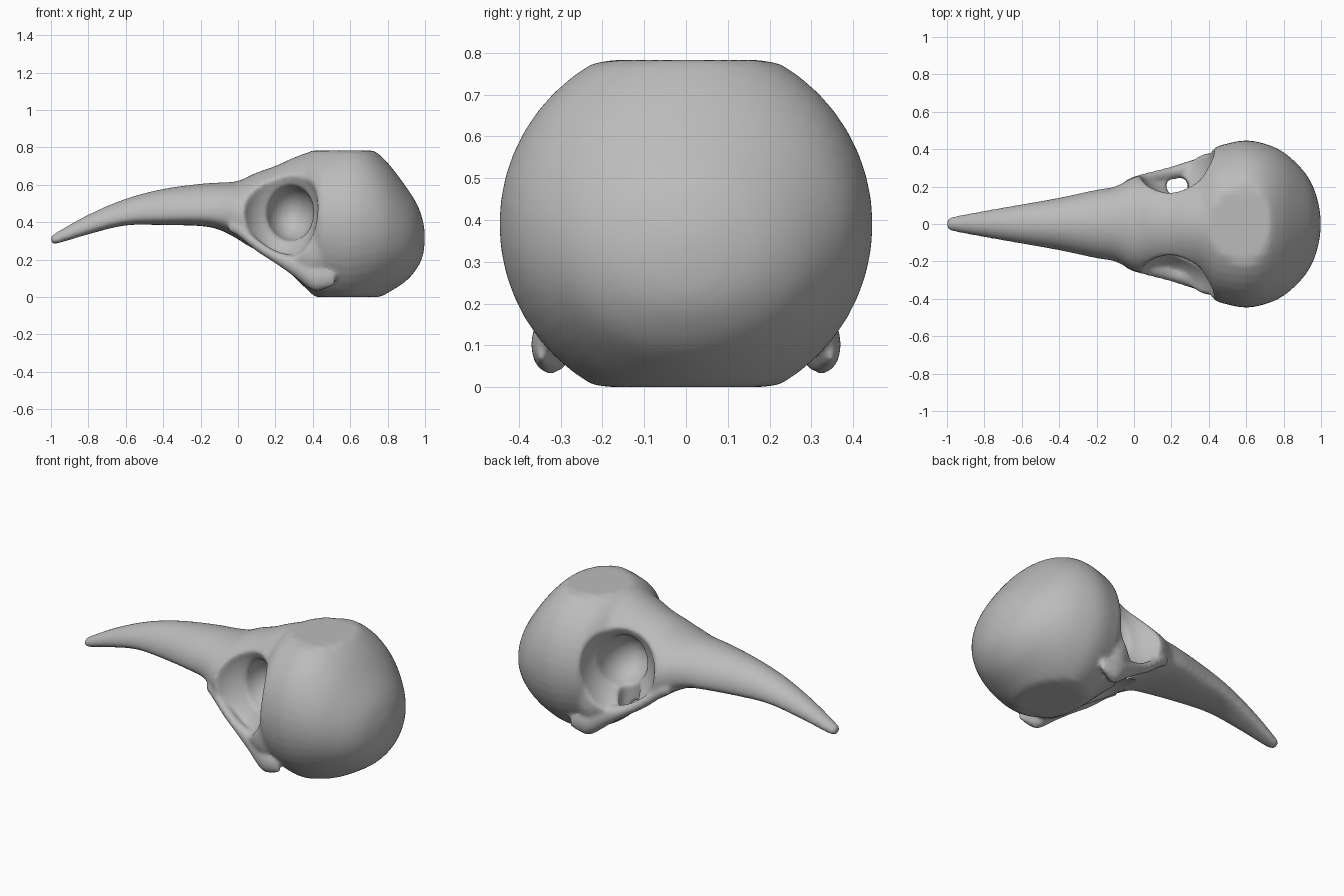
import bpy
import bmesh
from math import cos, sin, pi, copysign
from mathutils import Matrix

cube = bpy.data.objects.get("Cube")
if cube:
    bpy.data.objects.remove(cube, do_unlink=True)

bone = bpy.data.materials.new("bone_grey")
bone.use_nodes = True
GREY = (0.5, 0.5, 0.5, 1)
bone.diffuse_color = GREY
bone.node_tree.nodes["Principled BSDF"].inputs["Base Color"].default_value = GREY

FLOOR, CEILING = 0, .783


def add_object(name, bm):
    bmesh.ops.recalc_face_normals(bm, faces=bm.faces)
    mesh = bpy.data.meshes.new(name)
    bm.to_mesh(mesh)
    bm.free()
    obj = bpy.data.objects.new(name, mesh)
    bpy.context.collection.objects.link(obj)
    mesh.materials.append(bone)
    return obj


def smooth_stations(stations, steps=4):
    """Catmull-Rom interpolation between cross-section stations."""
    pts = [stations[0]] + list(stations) + [stations[-1]]
    out = []
    for a, b, c, d in zip(pts, pts[1:], pts[2:], pts[3:]):
        for i in range(steps):
            t = i / steps
            out.append([q + t / 2 * (r - p + t * (2 * p - 5 * q + 4 * r - s
                        + t * (3 * (q - r) + s - p)))
                        for p, q, r, s in zip(a, b, c, d)])
    return out + [stations[-1]]


def loft(name, stations, under_power=2, offset=0, slope=0, sides=48):
    """Skin along x: x, bottom, top, half width, level of the widest point.
    offset and slope place the centre line in y; the crown and base are
    clipped flat at the ceiling and floor heights."""
    bm = bmesh.new()
    rings = []
    for x, low, high, width, level in smooth_stations(stations):
        middle = low + level * (high - low)
        ring = []
        for i in range(sides):
            c, s = cos(2 * pi * i / sides), sin(2 * pi * i / sides)
            n = 2 if s > 0 else under_power
            height = high - middle if s > 0 else middle - low
            z = middle + height * copysign(abs(s) ** (2 / n), s)
            y = offset + slope * x + width * copysign(abs(c) ** (2 / n), c)
            ring.append(bm.verts.new((x, y, min(max(z, FLOOR), CEILING))))
        rings.append(ring)
    for r, q in zip(rings, rings[1:]):
        for i in range(sides):
            j = (i + 1) % sides
            bm.faces.new((r[i], r[j], q[j], q[i]))
    bm.faces.new(rings[0])
    bm.faces.new(rings[-1])
    return add_object(name, bm)


def ellipsoid(name, centre, radii):
    bm = bmesh.new()
    bmesh.ops.create_uvsphere(
        bm, u_segments=40, v_segments=24, radius=1,
        matrix=Matrix.Translation(centre) @ Matrix.Diagonal((*radii, 1)))
    return add_object(name, bm)


# Curved beak widening into the face and brow
skull = loft("bird_skull", [
    (-1.0, .297, .325, .02, .4),
    (-.97, .285, .345, .038, .4),
    (-.8, .335, .44, .07, .35),
    (-.6, .383, .525, .105, .3),
    (-.4, .385, .578, .14, .3),
    (-.2, .38, .605, .183, .3),
    (-.1, .36, .612, .2, .35),
    (0, .31, .62, .25, .4),
    (.1, .24, .665, .275, .33),
    (.2, .175, .7, .305, .27),
    (.3, .105, .745, .342, .25),
    (.4, .025, .775, .378, .3),
    (.5, .03, .74, .37, .4),
], under_power=2.6)

# Rounded braincase
cranium = loft("cranium", [(*s, .5) for s in (
    (.22, .25, .69, .1),
    (.32, .1, .74, .26),
    (.42, -.005, .795, .395),
    (.5, -.04, .82, .43),
    (.6, -.055, .835, .447),
    (.7, -.03, .805, .43),
    (.8, .02, .72, .385),
    (.9, .085, .59, .295),
    (.96, .155, .495, .2),
    (.99, .22, .41, .1),
    (1.0, .29, .35, .03),
)])

# Eye sockets with a deeper inner pit, almost meeting at the thin middle wall
cutters = []
for side, sign in (("left", 1), ("right", -1)):
    cutters.append(ellipsoid(f"{side}_socket_cutter",
                             (.22, sign * .36, .475), (.21, .225, .29)))
    cutters.append(ellipsoid(f"{side}_pit_cutter",
                             (.28, sign * .2, .45), (.13, .18, .15)))

# Hollow under the face and the opening in one socket floor
cutters.append(ellipsoid("palate_cutter", (.12, 0, .17), (.28, .17, .11)))
cutters.append(ellipsoid("floor_cutter", (.235, .2, .25), (.06, .055, .25)))

# Cheek bars running under the sockets and sinking into the braincase
cheeks = [loft(f"{side}_cheek_bar", [(*s, .5) for s in (
    (-.05, .35, .4, .015),
    (0, .325, .4, .03),
    (.1, .245, .315, .034),
    (.2, .18, .25, .036),
    (.3, .11, .22, .043),
    (.4, .035, .18, .05),
    (.46, .04, .16, .035),
    (.52, .06, .13, .01),
)], offset=sign * .225, slope=sign * .235) for side, sign in (("left", 1), ("right", -1))]

steps = [(cranium, 'UNION')] + [(c, 'DIFFERENCE') for c in cutters]
steps += [(c, 'UNION') for c in cheeks]
for tool, operation in steps:
    mod = skull.modifiers.new(tool.name, 'BOOLEAN')
    mod.operation = operation
    mod.solver = 'EXACT'
    mod.object = tool
    tool.hide_render = True

# Fuse the parts into one softened bone surface
remesh = skull.modifiers.new("fuse", 'REMESH')
remesh.mode = 'VOXEL'
remesh.voxel_size = .011
soften = skull.modifiers.new("soften", 'SMOOTH')
soften.factor = .5
soften.iterations = 12

bpy.context.view_layer.update()
graph = bpy.context.evaluated_depsgraph_get()
fused = bpy.data.meshes.new_from_object(skull.evaluated_get(graph))
skull.modifiers.clear()
skull.data = fused
fused.materials.clear()
fused.materials.append(bone)
for tool, _ in steps:
    bpy.data.objects.remove(tool, do_unlink=True)

# Centre the skull and seat it on the ground
xs = [v.co.x for v in fused.vertices]
lowest = min(v.co.z for v in fused.vertices)
fused.transform(Matrix.Translation((-(max(xs) + min(xs)) / 2, 0, -lowest)))

bpy.ops.object.select_all(action='DESELECT')
skull.select_set(True)
bpy.context.view_layer.objects.active = skull
bpy.ops.object.shade_smooth_by_angle(angle=pi / 3)
